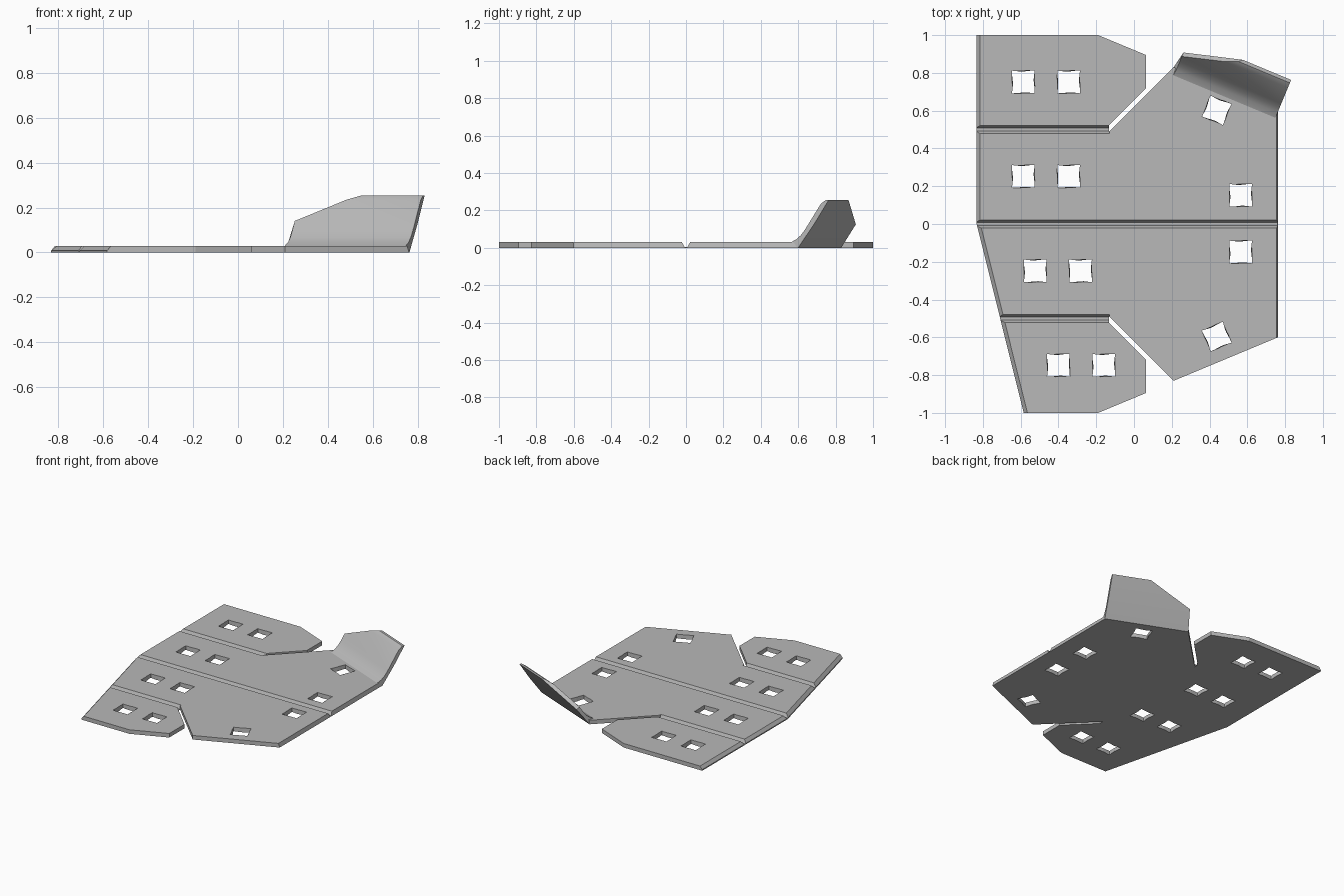
import bpy
import bmesh
from math import radians
from mathutils import Matrix, Vector

cube = bpy.data.objects.get("Cube")
if cube:
    bpy.data.objects.remove(cube, do_unlink=True)

grey = bpy.data.materials.new("plain_grey")
grey.use_nodes = True
grey.diffuse_color = (0.48, 0.48, 0.48, 1)
grey.node_tree.nodes["Principled BSDF"].inputs["Base Color"].default_value = grey.diffuse_color

THICK = 0.03


def make_object(name, bm):
    bmesh.ops.recalc_face_normals(bm, faces=bm.faces)
    mesh = bpy.data.meshes.new(name)
    bm.to_mesh(mesh)
    bm.free()
    mesh.materials.append(grey)
    obj = bpy.data.objects.new(name, mesh)
    bpy.context.collection.objects.link(obj)
    return obj


def loft(bm, ring_a, ring_b):
    """Closed solid between two rings with equal point counts."""
    a = [bm.verts.new(p) for p in ring_a]
    b = [bm.verts.new(p) for p in ring_b]
    bm.faces.new(a)
    bm.faces.new(b[::-1])
    for i in range(len(a)):
        j = (i + 1) % len(a)
        bm.faces.new((a[i], b[i], b[j], a[j]))


def slice_off(bm, point, normal):
    """Remove everything on the normal side of a plane and cap the cut."""
    geom = bm.verts[:] + bm.edges[:] + bm.faces[:]
    cut = bmesh.ops.bisect_plane(bm, geom=geom, plane_co=point, plane_no=normal,
                                 clear_outer=True)["geom_cut"]
    edges = [e for e in cut if isinstance(e, bmesh.types.BMEdge) and e.is_boundary]
    bmesh.ops.edgeloop_fill(bm, edges=edges)


# Flat plate with a slot on each side
side = [(-0.19, 1), (0.063, 0.895), (0.063, 0.717), (-0.132, 0.522),
        (-0.132, 0.49), (0.21, 0.83), (0.762, 0.6)]
outline = [(-0.833, 1)] + side + [(x, -y) for x, y in reversed(side)]
outline += [(-0.584, -1), (-0.833, 0)]
bm = bmesh.new()
loft(bm, [(x, y, 0) for x, y in outline], [(x, y, THICK) for x, y in outline])

# Sloped outer edges
slice_off(bm, Vector((-0.833, 0, 0.008)), Vector((-0.022, 0, 0.018)))
along = Vector((0.249, -1, 0))
slice_off(bm, Vector((-0.833, 0, 0.008)), along.cross(Vector((0.02, 0, 0.022))) * -1
          if along.cross(Vector((0.02, 0, 0.022))).z < 0 else along.cross(Vector((0.02, 0, 0.022))))
slice_off(bm, Vector((0.762, 0, 0)), Vector((THICK, 0, 0.008)))
plate = make_object("plate", bm)

# Cutters for the fold grooves and the square holes
bm = bmesh.new()
for y, end in ((0.5, -0.13), (0, 1), (-0.5, -0.13)):
    section = [(-0.008, 0.004), (0.008, 0.004), (0.036, 0.056), (-0.036, 0.056)]
    loft(bm, [(-1, y + w, z) for w, z in section], [(end, y + w, z) for w, z in section])

holes = [(x + dx, y, 0) for x, y in ((-0.586, 0.752), (-0.586, 0.252),
                                     (-0.523, -0.248), (-0.4, -0.748)) for dx in (0, 0.24)]
holes += [(0.565, 0.152, 0), (0.565, -0.148, 0), (0.438, 0.602, -22.5), (0.438, -0.596, 22.5)]
R = 0.06
for x, y, angle in holes:
    place = Matrix.Translation((x, y, 0)) @ Matrix.Rotation(radians(angle), 4, 'Z')
    rings = []
    for z, mid in ((-0.02, R - 0.007), (0.05, R + 0.001)):
        square = []
        for k in range(4):
            turn = place @ Matrix.Rotation(radians(90 * k), 4, 'Z')
            square += [turn @ Vector((R, -R, z)), turn @ Vector((mid, 0, z))]
        rings.append(square)
    loft(bm, *rings)
cutter = make_object("cutter", bm)
cutter.hide_render = True

cut = plate.modifiers.new("cuts", 'BOOLEAN')
cut.operation = 'DIFFERENCE'
cut.solver = 'EXACT'
cut.object = cutter
bpy.context.view_layer.objects.active = plate
plate.select_set(True)
bpy.ops.object.modifier_apply(modifier=cut.name)
bpy.data.objects.remove(cutter, do_unlink=True)

# Raised flap: bent profile swept along the hinge, one corner sliced off
hinge = Vector((0.21, 0.83, 0))
run = Vector((0.552, -0.23, 0)).normalized()
out = Vector((-run.y, run.x, 0))


def on_flap(s, o, z):
    return hinge + run * s + out * o + Vector((0, 0, z))


profile = [(0, 0), (-0.03, 0.01), (-0.04, THICK), (-0.01, 0.045), (0.016, 0.067),
           (0.04, 0.097), (0.132, 0.235), (0.16, 0.255), (0.177, 0.255), (0.092, 0.125)]
bm = bmesh.new()
loft(bm, [on_flap(min(z * 0.5, 0.018), o, z) for o, z in profile],
     [on_flap(0.6, o, z) for o, z in profile])
low = on_flap(0.018, 0.092, 0.125)
high = on_flap(0.312, 0.174, 0.25)
across = out * -0.82 + Vector((0, 0, 0.57))
normal = (high - low).cross(across)
slice_off(bm, low, normal if normal.z > 0 else -normal)
flap = make_object("raised_flap", bm)

bpy.ops.object.select_all(action='DESELECT')
flap.select_set(True)
bpy.context.view_layer.objects.active = flap
bpy.ops.object.shade_smooth_by_angle(angle=radians(30))
